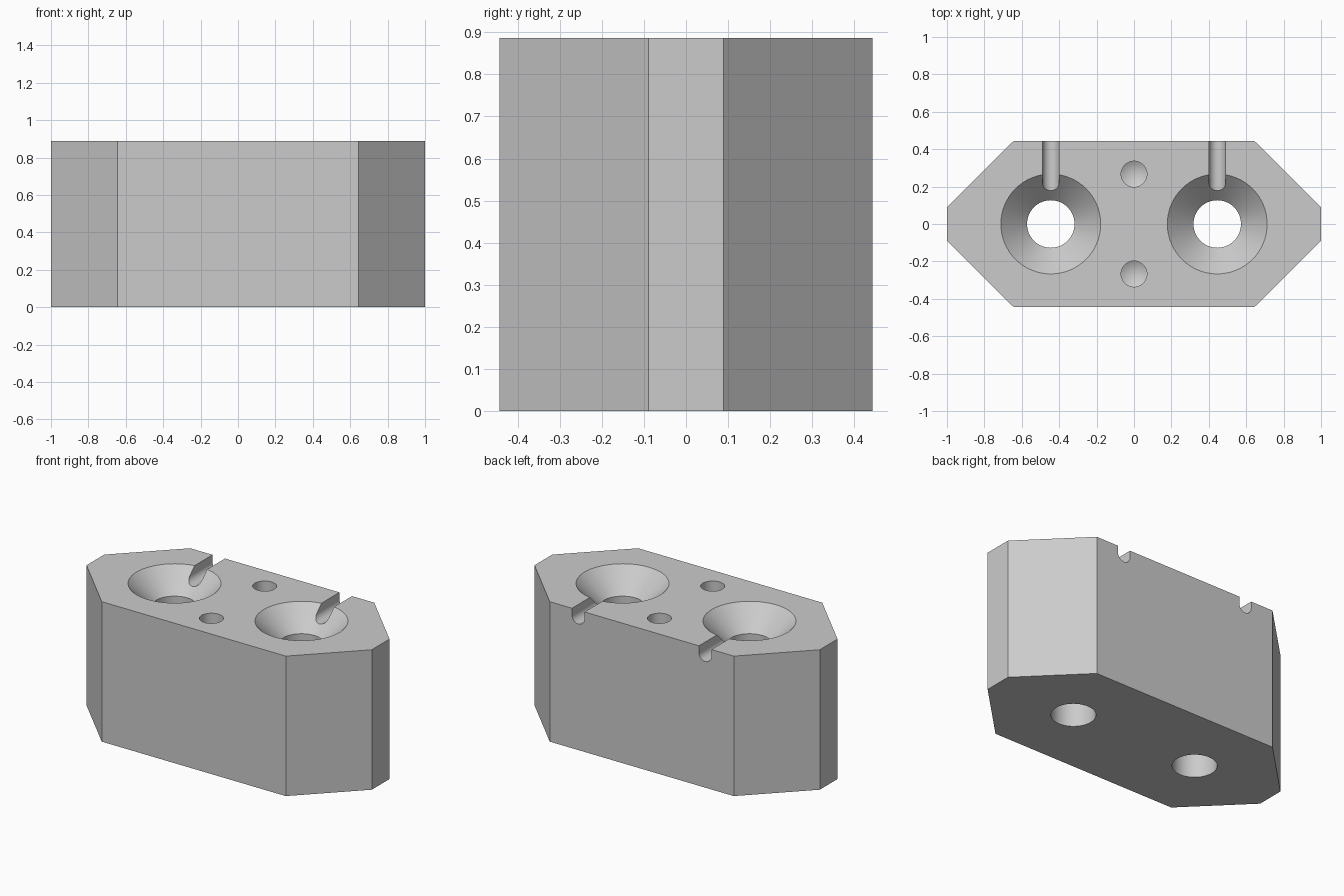
import bpy, bmesh, math

if "Cube" in bpy.data.objects:
    bpy.data.objects.remove(bpy.data.objects["Cube"])

HEIGHT = 0.887
HOLE_X = 0.445
SIDES = 64


def new_object(name, bm):
    bmesh.ops.recalc_face_normals(bm, faces=bm.faces)
    mesh = bpy.data.meshes.new(name)
    bm.to_mesh(mesh)
    bm.free()
    obj = bpy.data.objects.new(name, mesh)
    bpy.context.collection.objects.link(obj)
    return obj


def prism(name, outline, vector):
    """Extrude a closed outline of 3D points along a vector."""
    bm = bmesh.new()
    face = bm.faces.new([bm.verts.new(p) for p in outline])
    ext = bmesh.ops.extrude_face_region(bm, geom=[face])["geom"]
    verts = [v for v in ext if isinstance(v, bmesh.types.BMVert)]
    bmesh.ops.translate(bm, verts=verts, vec=vector)
    return new_object(name, bm)


def revolve(name, profile, x, y):
    """Solid of revolution from (radius, z) points; radius 0 gives a tip."""
    bm = bmesh.new()
    rings = []
    for r, z in profile:
        count = SIDES if r > 0 else 1
        rings.append([bm.verts.new((x + r * math.cos(2 * math.pi * i / SIDES),
                                    y + r * math.sin(2 * math.pi * i / SIDES), z))
                      for i in range(count)])
    for a, b in zip(rings, rings[1:]):
        for i in range(SIDES):
            j = (i + 1) % SIDES
            if len(a) == 1:
                bm.faces.new((a[0], b[i], b[j]))
            else:
                bm.faces.new((a[i], a[j], b[j], b[i]))
    for ring in (rings[0], rings[-1]):
        if len(ring) > 1:
            bm.faces.new(ring)
    return new_object(name, bm)


# Block with four chamfered corners
outline = [(1, -0.089, 0), (1, 0.089, 0), (0.645, 0.443, 0), (-0.645, 0.443, 0),
           (-1, 0.089, 0), (-1, -0.089, 0), (-0.645, -0.443, 0), (0.645, -0.443, 0)]
block = prism("block", outline, (0, 0, HEIGHT))

cutters = []
for side in (-1, 1):
    # Countersunk through hole
    cutters.append(revolve("countersunk_hole_cutter",
                           [(0.127, -0.1), (0.127, HEIGHT - 0.14), (0.267, HEIGHT),
                            (0.317, HEIGHT + 0.05)], side * HOLE_X, 0))
    # Round-bottomed groove from the hole to the back
    r, x = 0.044, side * HOLE_X
    slot = [(x + r, 0, HEIGHT + 0.1)]
    slot += [(x + r * math.cos(a), 0, HEIGHT - 0.044 - r * math.sin(a))
             for a in (math.pi * i / 24 for i in range(25))]
    slot += [(x - r, 0, HEIGHT + 0.1)]
    cutters.append(prism("groove_cutter", slot, (0, 0.6, 0)))
    # Blind drilled hole with a conical tip
    cutters.append(revolve("drilled_hole_cutter",
                           [(0, HEIGHT - 0.39), (0.069, HEIGHT - 0.35),
                            (0.069, HEIGHT + 0.1)], 0, side * 0.267))

# Cut everything out of the block
bpy.context.view_layer.objects.active = block
block.select_set(True)
for cutter in cutters:
    mod = block.modifiers.new("cut", "BOOLEAN")
    mod.operation = "DIFFERENCE"
    mod.solver = "EXACT"
    mod.object = cutter
    bpy.ops.object.modifier_apply(modifier=mod.name)
for cutter in cutters:
    bpy.data.objects.remove(cutter, do_unlink=True)

grey = bpy.data.materials.new("grey")
grey.diffuse_color = (0.6, 0.6, 0.6, 1)
grey.use_nodes = True
grey.node_tree.nodes["Principled BSDF"].inputs["Base Color"].default_value = grey.diffuse_color
block.data.materials.clear()
block.data.materials.append(grey)
for p in block.data.polygons:
    p.material_index = 0
bpy.ops.object.shade_smooth_by_angle(angle=math.radians(25))
